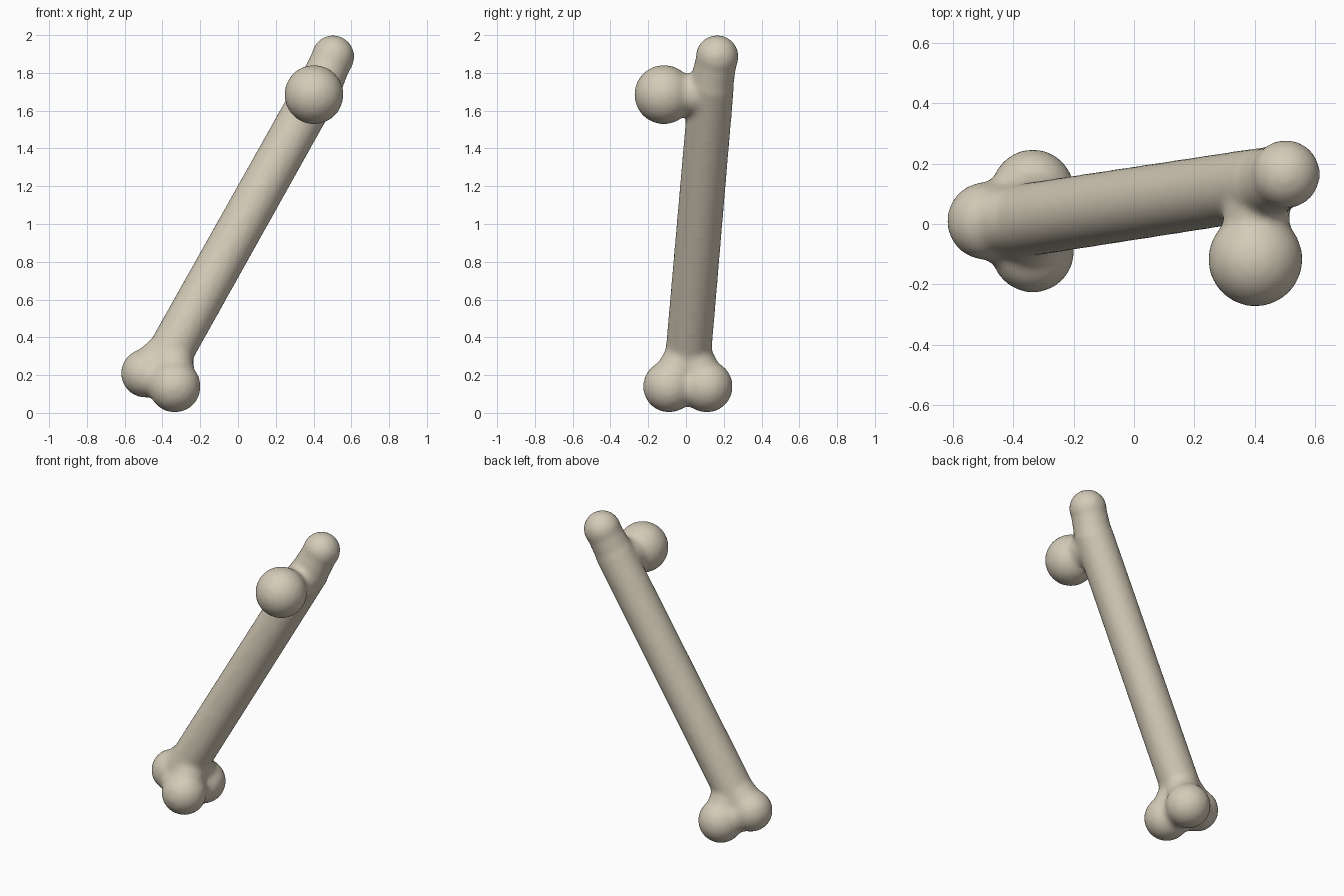
import bpy, bmesh
from mathutils import Vector, Matrix

if "Cube" in bpy.data.objects:
    bpy.data.objects.remove(bpy.data.objects["Cube"])

GROW = 0.003  # makes up for the slight shrinkage from smoothing

bone_mat = bpy.data.materials.new("bone ivory")
bone_mat.diffuse_color = (0.66, 0.60, 0.48, 1)
bone_mat.use_nodes = True
bone_mat.node_tree.nodes["Principled BSDF"].inputs["Base Color"].default_value = bone_mat.diffuse_color

bm = bmesh.new()


def ball(centre, r):
    bmesh.ops.create_uvsphere(bm, u_segments=32, v_segments=20, radius=r + GROW,
                              matrix=Matrix.Translation(centre))


def rod(a, b, r1, r2):
    a, b = Vector(a), Vector(b)
    d = b - a
    m = Matrix.Translation((a + b) / 2) @ d.to_track_quat('Z', 'Y').to_matrix().to_4x4()
    bmesh.ops.create_cone(bm, cap_ends=True, segments=32, radius1=r1 + GROW,
                          radius2=r2 + GROW, depth=d.length, matrix=m)


def axis(z):
    """Point on the leaning shaft's centre line at height z."""
    return Vector(((z - 0.96) / 1.785, 0.02 + (z - 0.4) * 0.086, z))


# Shaft and rounded upper tip
tip = Vector((0.503, 0.165, 1.886))
rod(axis(0.2), axis(1.74), 0.119, 0.117)
ball(axis(1.74), 0.115)
rod(axis(1.74), tip, 0.113, 0.105)
ball(tip, 0.111)

# Hip ball on its short neck
head = Vector((0.402, -0.117, 1.685))
ball(head, 0.154)
rod(head, axis(1.69), 0.105, 0.108)

# Two knuckles and the kneecap lobe at the lower end
knuckles = [Vector((-0.335, y, 0.14)) for y in (-0.09, 0.11)]
lobe = Vector((-0.49, 0.01, 0.21))
ball(lobe, 0.127)
rod(*knuckles, 0.105, 0.105)
for k in knuckles:
    ball(k, 0.135)
    rod(k, lobe, 0.105, 0.105)
    rod(k, axis(0.34), 0.11, 0.10)
rod(lobe, axis(0.36), 0.11, 0.105)

mesh = bpy.data.meshes.new("bone")
bm.to_mesh(mesh)
bm.free()
bone = bpy.data.objects.new("bone", mesh)
bpy.context.collection.objects.link(bone)
mesh.materials.append(bone_mat)

# Fuse everything into one softly blended skin
remesh = bone.modifiers.new("fuse", 'REMESH')
remesh.mode = 'VOXEL'
remesh.voxel_size = 0.015
remesh.use_smooth_shade = True
smooth = bone.modifiers.new("soften", 'SMOOTH')
smooth.factor = 0.5
smooth.iterations = 10
